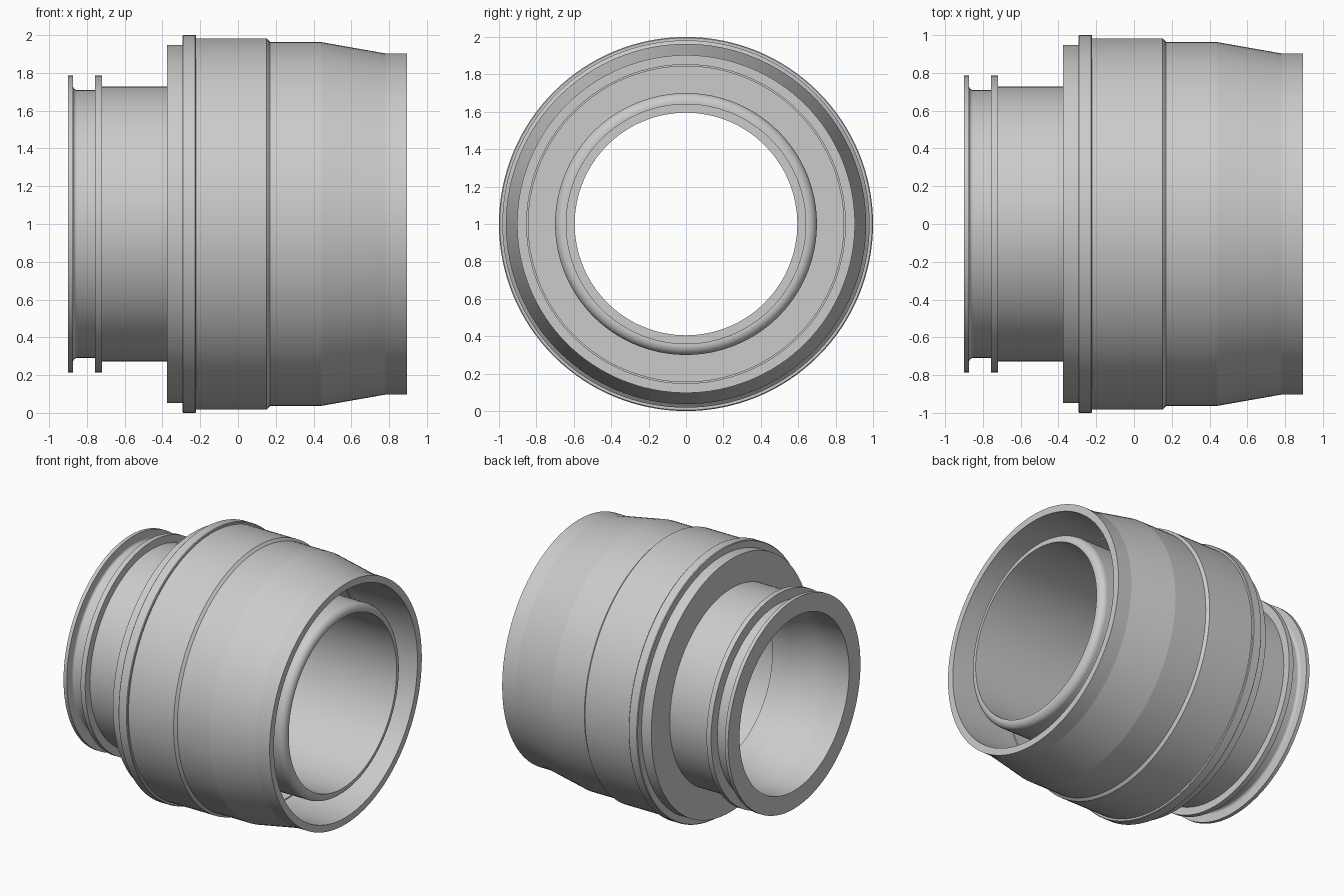
import bpy, bmesh, math

if "Cube" in bpy.data.objects:
    bpy.data.objects.remove(bpy.data.objects["Cube"])

SEGMENTS = 128
AXIS_Z = 1.0


def arc(cx, cr, rx, rr, a0, a1, steps=12):
    """Elliptical arc in the (x, radius) plane, angles in degrees."""
    pts = []
    for i in range(steps + 1):
        a = math.radians(a0 + (a1 - a0) * i / steps)
        pts.append((cx + rx * math.cos(a), cr + rr * math.sin(a)))
    return pts


def ease(x0, r0, x1, r1, steps=14):
    """Smooth S-shaped transition between two radii."""
    return [(x0 + (x1 - x0) * i / steps,
             r0 + (r1 - r0) * (1 - math.cos(math.pi * i / steps)) / 2)
            for i in range(steps + 1)]


def revolve(name, profile):
    """Turn a closed (x, radius) profile about the horizontal x axis."""
    bm = bmesh.new()
    rings = []
    for s in range(SEGMENTS):
        a = 2 * math.pi * s / SEGMENTS
        rings.append([bm.verts.new((x, r * math.cos(a), AXIS_Z + r * math.sin(a)))
                      for x, r in profile])
    n = len(profile)
    for s in range(SEGMENTS):
        p, q = rings[s], rings[(s + 1) % SEGMENTS]
        for i in range(n):
            j = (i + 1) % n
            bm.faces.new((p[i], p[j], q[j], q[i]))
    bmesh.ops.recalc_face_normals(bm, faces=bm.faces)
    mesh = bpy.data.meshes.new(name)
    bm.to_mesh(mesh)
    bm.free()
    obj = bpy.data.objects.new(name, mesh)
    bpy.context.collection.objects.link(obj)
    bpy.ops.object.select_all(action='DESELECT')
    obj.select_set(True)
    bpy.context.view_layer.objects.active = obj
    bpy.ops.object.shade_smooth_by_angle(angle=math.radians(9))
    return obj


# Inner tube: two end flanges, neck, rounded front lip, stepped bore
tube = [(-0.9, 0.65), (-0.9, 0.785), (-0.873, 0.785)]
tube += arc(-0.853, 0.73, 0.02, 0.02, 180, 270)
tube += [(-0.758, 0.71), (-0.758, 0.785), (-0.72, 0.785), (-0.72, 0.728),
         (-0.3, 0.728), (-0.3, 0.70)]
tube += arc(0.82, 0.65, 0.05, 0.05, 90, 0)
tube += [(0.87, 0.64), (-0.3, 0.64), (-0.3, 0.595)]
tube += ease(-0.45, 0.595, -0.75, 0.65)
revolve("inner_tube", tube)

# Outer shell: stepped collar, raised band, tapered front, deep ring gap
shell = [(-0.375, 0.69), (-0.375, 0.948), (-0.295, 0.948),
         (-0.295, 0.995), (-0.29, 1.0), (-0.227, 1.0), (-0.222, 0.995),
         (-0.222, 0.982), (0.152, 0.982), (0.17, 0.963), (0.44, 0.963),
         (0.78, 0.903), (0.895, 0.903), (0.895, 0.852), (0.4, 0.852),
         (0.4, 0.843), (0.1, 0.843), (0.1, 0.69)]
revolve("outer_shell", shell)
